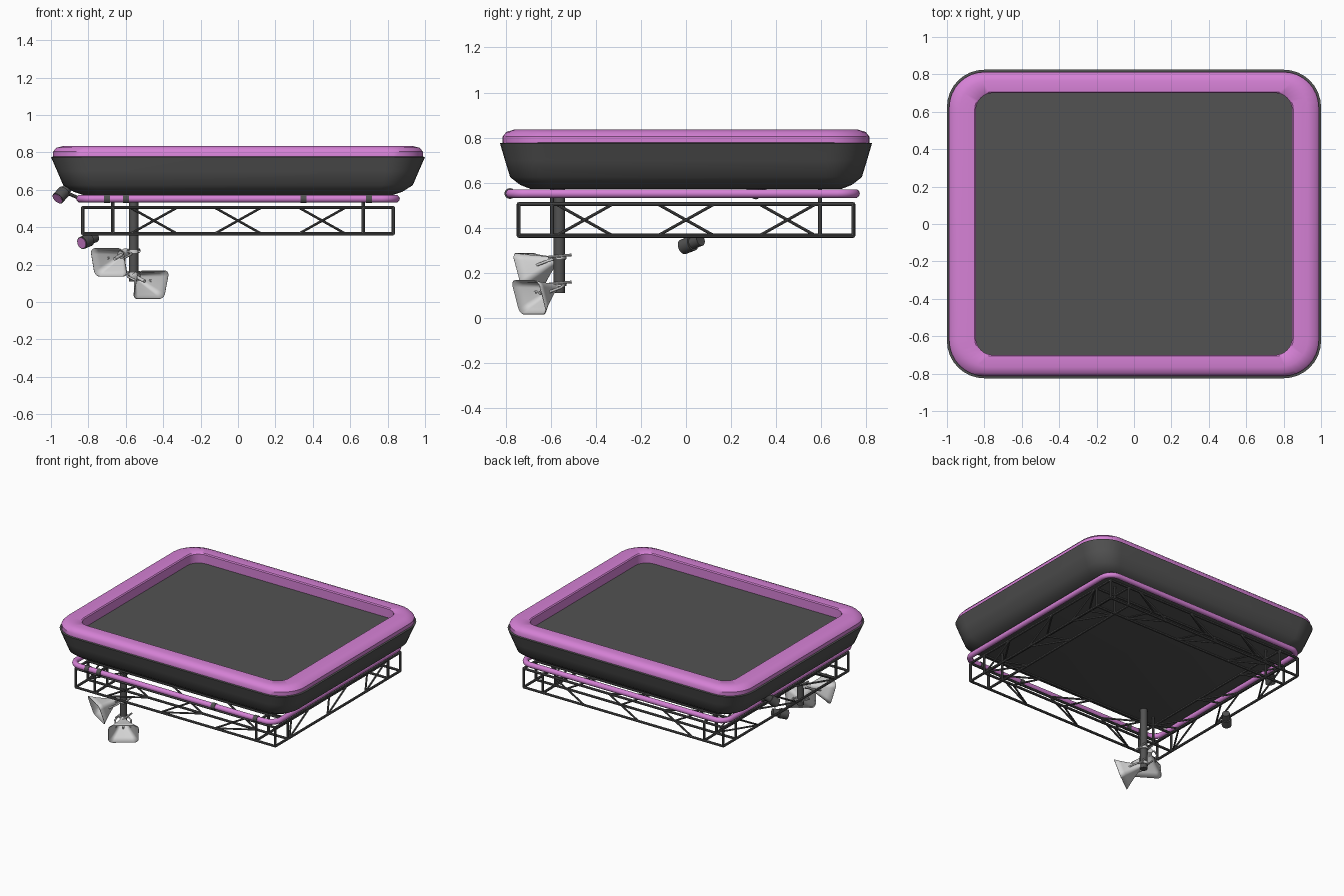
import bpy, bmesh, math
from mathutils import Vector, Matrix

if "Cube" in bpy.data.objects:
    bpy.data.objects.remove(bpy.data.objects["Cube"])


def material(name, rgb):
    m = bpy.data.materials.new(name)
    m.use_nodes = True
    m.diffuse_color = (*rgb, 1)
    m.node_tree.nodes["Principled BSDF"].inputs["Base Color"].default_value = (*rgb, 1)
    return m


DARK = material("dark grey", (0.085, 0.085, 0.085))
PINK = material("orchid pink", (0.67, 0.22, 0.67))
PALE = material("pale grey", (0.66, 0.66, 0.66))


def finish(name, bm, mat, angle=40):
    bmesh.ops.recalc_face_normals(bm, faces=bm.faces)
    mesh = bpy.data.meshes.new(name)
    bm.to_mesh(mesh)
    bm.free()
    mesh.materials.append(mat)
    ob = bpy.data.objects.new(name, mesh)
    bpy.context.collection.objects.link(ob)
    bpy.ops.object.select_all(action='DESELECT')
    ob.select_set(True)
    bpy.context.view_layer.objects.active = ob
    bpy.ops.object.shade_smooth_by_angle(angle=math.radians(angle))
    return ob


def rounded(hx, hy, r, z, seg=8):
    """Rounded rectangle outline at height z."""
    pts = []
    for q, (sx, sy) in enumerate([(1, 1), (-1, 1), (-1, -1), (1, -1)]):
        for i in range(seg + 1):
            a = (q + i / seg) * math.pi / 2
            pts.append(Vector((sx * (hx - r) + r * math.cos(a),
                               sy * (hy - r) + r * math.sin(a), z)))
    return pts


def loft(name, rings, mat, caps=(True, True), angle=40):
    bm = bmesh.new()
    loops = [[bm.verts.new(p) for p in rounded(*r)] for r in rings]
    n = len(loops[0])
    for a, b in zip(loops, loops[1:]):
        for i in range(n):
            j = (i + 1) % n
            bm.faces.new((a[i], a[j], b[j], b[i]))
    for loop, wanted in zip((loops[0], loops[-1]), caps):
        if wanted:
            bm.faces.new(loop)
    return finish(name, bm, mat, angle)


def rods(name, segments, radius, mat, sides=16):
    """Straight cylinders between pairs of points, in one mesh."""
    bm = bmesh.new()
    for a, b in segments:
        a, b = Vector(a), Vector(b)
        d = b - a
        m = Matrix.Translation((a + b) / 2) @ d.to_track_quat('Z', 'Y').to_matrix().to_4x4()
        bmesh.ops.create_cone(bm, cap_ends=True, segments=sides, radius1=radius,
                              radius2=radius, depth=d.length, matrix=m)
    return finish(name, bm, mat)


def pipe(name, points, radius, mat, closed=False):
    cu = bpy.data.curves.new(name, 'CURVE')
    cu.dimensions = '3D'
    cu.bevel_depth = radius
    cu.bevel_resolution = 3
    sp = cu.splines.new('POLY')
    sp.points.add(len(points) - 1)
    for p, co in zip(sp.points, points):
        p.co = (*co, 1)
    sp.use_cyclic_u = closed
    sp.use_smooth = True
    cu.materials.append(mat)
    ob = bpy.data.objects.new(name, cu)
    bpy.context.collection.objects.link(ob)
    return ob


# Tapered hull, raised rim and sunken floor
loft("hull", [(0.83, 0.69, 0.12, 0.573), (0.88, 0.735, 0.14, 0.59),
              (0.935, 0.78, 0.16, 0.625), (0.967, 0.803, 0.18, 0.7),
              (1.0, 0.825, 0.2, 0.775), (0.985, 0.81, 0.19, 0.778),
              (0.84, 0.695, 0.09, 0.755)], DARK, angle=50)
loft("rim", [(0.988, 0.813, 0.19, 0.772), (0.988, 0.813, 0.19, 0.805),
             (0.97, 0.797, 0.18, 0.825), (0.93, 0.765, 0.15, 0.835),
             (0.852, 0.707, 0.095, 0.832), (0.845, 0.70, 0.09, 0.825),
             (0.845, 0.70, 0.09, 0.753)], PINK, (False, False))
loft("floor_panel", [(0.846, 0.701, 0.09, 0.754), (0.846, 0.701, 0.09, 0.759)], DARK)

# Bumper tube under the hull with clamps
ring = [p + Vector((0, -0.015, 0)) for p in rounded(0.845, 0.766, 0.08, 0.552)]
pipe("bumper_tube", ring, 0.02, PINK, True)
rods("tube_clamps", [((x - 0.016, -0.781, 0.552), (x + 0.016, -0.781, 0.552))
                     for x in (-0.7, -0.6, 0.35, 0.7)], 0.024, DARK)

# Box truss ring: chords, posts and diagonal braces
LO, HI = 0.365, 0.505
XS, YS = (0.83, 0.67), (0.742, 0.595)
chords, braces = [], []
for s in (-1, 1):
    for z in (LO, HI):
        for y in YS:
            chords.append(((-XS[0], s * y, z), (XS[0], s * y, z)))
        for x in XS:
            chords.append(((s * x, -YS[0], z), (s * x, YS[0], z)))
    for t in (-1, 1):
        for x in XS:
            for y in YS:
                chords.append(((s * x, t * y, LO), (s * x, t * y, HI)))
    for c in (-0.45, 0, 0.45):
        for k, d in ((0, 0.125), (1, -0.125)):
            x, y = s * XS[k], s * YS[k]
            z = (LO, HI)[k]
            braces += [((c - d, y, LO), (c + d, y, HI)),
                       ((x, c - d, LO), (x, c + d, HI)),
                       ((c - d, s * YS[0], z), (c + d, s * YS[1], z)),
                       ((s * XS[0], c - d, z), (s * XS[1], c + d, z))]
rods("truss_chords", chords, 0.009, DARK, 8)
rods("truss_braces", braces, 0.0065, DARK, 8)
rods("truss_hangers", [((s * x, t * y, HI), (s * x, t * y, 0.58))
                       for s in (-1, 1) for t in (-1, 1)
                       for x in XS[1:] for y in YS[1:]], 0.009, DARK, 8)

# Speaker pole
PX, PY = -0.558, -0.562
rods("speaker_pole", [((PX, PY, 0.11), (PX, PY, 0.575))], 0.025, DARK, 20)


# Horn speakers with flared bell, driver and yoke
def horn(name, mouth, aim, clamp_z):
    n = Vector(aim).normalized()
    pose = Matrix.Translation(mouth) @ n.to_track_quat('Z', 'Y').to_matrix().to_4x4()
    bell = loft(name + "_bell", [(0.018, 0.018, 0.017, -0.15), (0.03, 0.026, 0.02, -0.12),
                                 (0.052, 0.043, 0.024, -0.08), (0.08, 0.062, 0.028, -0.035),
                                 (0.104, 0.08, 0.032, 0)], PALE, (True, False))
    bell.matrix_world = pose
    shell = bell.modifiers.new("shell", 'SOLIDIFY')
    shell.thickness = 0.004
    rods(name + "_driver", [(pose @ Vector((0, 0, -0.18)), pose @ Vector((0, 0, -0.13)))],
         0.022, PALE)
    rods(name + "_phase_plug", [(pose @ Vector((0, 0, -0.15)), pose @ Vector((0, 0, -0.06)))],
         0.009, PALE)
    yoke = [pose @ Vector((x, 0, z)) for x, z in
            ((-0.05, -0.07), (-0.055, -0.14), (-0.035, -0.175),
             (0.035, -0.175), (0.055, -0.14), (0.05, -0.07))]
    pipe(name + "_yoke", yoke, 0.006, PALE)
    rods(name + "_clamp", [((PX, PY, clamp_z - 0.008), (PX, PY, clamp_z + 0.008))], 0.031, PALE)
    rods(name + "_bolts", [((PX + s * 0.03, PY - 0.05, clamp_z), (PX + s * 0.03, PY + 0.055, clamp_z + 0.01))
                           for s in (-1, 1)], 0.006, PALE, 8)


horn("upper_horn", (-0.69, -0.695, 0.212), (-0.5, -0.8, -0.3), 0.27)
horn("lower_horn", (-0.465, -0.695, 0.092), (0.55, -0.75, -0.3), 0.15)


# Spotlights with coloured lenses
def spotlight(name, centre, aim, mount):
    c, n = Vector(centre), Vector(aim).normalized()
    rods(name + "_head", [(c, c + n * 0.06)], 0.034, DARK, 20)
    rods(name + "_back", [(c - n * 0.05, c + n * 0.01)], 0.026, DARK, 20)
    rods(name + "_lens", [(c + n * 0.058, c + n * 0.063)], 0.029, PINK, 20)
    rods(name + "_mount", [(c, mount)], 0.009, DARK, 8)


spotlight("upper_spotlight", (-0.93, 0.33, 0.59), (-0.55, -0.55, -0.6), (-0.85, 0.33, 0.555))
spotlight("lower_spotlight", (-0.795, 0.03, 0.332), (-0.6, -0.65, -0.25), (-0.82, 0.03, 0.37))
